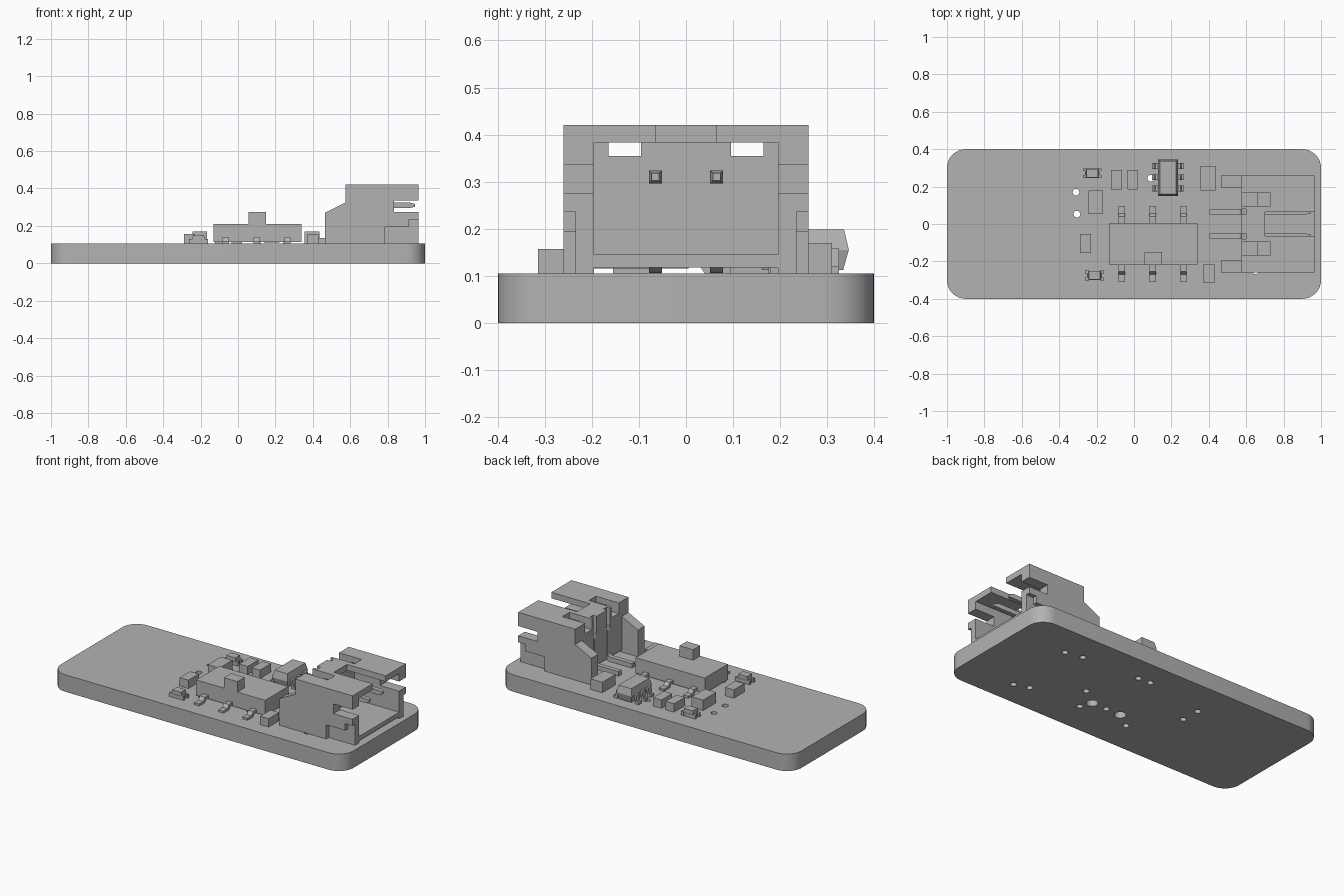
import bpy, bmesh
from math import sin, cos, pi, radians

old = bpy.data.objects.get("Cube")
if old:
    bpy.data.objects.remove(old, do_unlink=True)

grey = bpy.data.materials.new("plain_grey")
grey.use_nodes = True
GREY = (0.45, 0.45, 0.45, 1)
grey.diffuse_color = GREY
grey.node_tree.nodes["Principled BSDF"].inputs["Base Color"].default_value = GREY

TOP = 0.105  # upper face of the board


def finish(bm, name):
    bmesh.ops.recalc_face_normals(bm, faces=bm.faces)
    mesh = bpy.data.meshes.new(name)
    bm.to_mesh(mesh)
    bm.free()
    mesh.materials.append(grey)
    obj = bpy.data.objects.new(name, mesh)
    bpy.context.collection.objects.link(obj)
    return obj


def loft(bm, rings):
    """Skin closed rings of equal length and cap both ends."""
    loops = [[bm.verts.new(p) for p in ring] for ring in rings]
    n = len(loops[0])
    for a, b in zip(loops, loops[1:]):
        for i in range(n):
            j = (i + 1) % n
            bm.faces.new((a[i], a[j], b[j], b[i]))
    bm.faces.new(loops[0][::-1])
    bm.faces.new(loops[-1])


def box(bm, x0, x1, y0, y1, z0, z1):
    loft(bm, [[(x0, y0, z), (x1, y0, z), (x1, y1, z), (x0, y1, z)] for z in (z0, z1)])


def prism_y(bm, pts, y0, y1):
    loft(bm, [[(x, y, z) for x, z in pts] for y in (y0, y1)])


def prism_x(bm, pts, x0, x1):
    loft(bm, [[(x, y, z) for y, z in pts] for x in (x0, x1)])


def circle(x, y, r, z, n=20):
    return [(x + r * cos(2 * pi * i / n), y + r * sin(2 * pi * i / n), z) for i in range(n)]


# Board with rounded corners
bm = bmesh.new()
R = 0.1
outline = []
for k, (sx, sy) in enumerate([(1, 1), (-1, 1), (-1, -1), (1, -1)]):
    for i in range(9):
        a = k * pi / 2 + i * pi / 16
        outline.append((sx * (1 - R) + R * cos(a), sy * (0.4 - R) + R * sin(a)))
loft(bm, [[(x, y, z) for x, y in outline] for z in (0, TOP)])
board = finish(bm, "circuit_board")

# Drilled holes
small = [(-.31, .17), (-.305, .053), (.09, .245), (.17, .24), (.66, .2), (.55, .22),
         (.65, -.25), (.56, -.22), (.3, -.05), (.09, -.13), (.22, -.2), (-.11, -.2)]
large = [(.19, -.13), (-.01, -.13)]
bm = bmesh.new()
for spots, r in ((small, .018), (large, .033)):
    for x, y in spots:
        loft(bm, [circle(x, y, r, z) for z in (-.05, .2)])
drill = finish(bm, "hole_cutter")
drill.hide_render = True
cut = board.modifiers.new("holes", "BOOLEAN")
cut.operation = "DIFFERENCE"
cut.solver = "EXACT"
cut.object = drill
bpy.context.view_layer.update()
drilled = bpy.data.meshes.new_from_object(
    board.evaluated_get(bpy.context.evaluated_depsgraph_get()))
board.modifiers.clear()
board.data = drilled
bpy.data.objects.remove(drill, do_unlink=True)

# Connector side walls: outer skin is undercut near the mouth, inner skin is not
upper = [(.465, TOP), (.465, .27), (.575, .325), (.575, .42), (.965, .42), (.965, .335),
         (.834, .335), (.834, .275), (.965, .275)]
outer = upper + [(.965, .235), (.915, .235), (.915, .193), (.785, .193), (.785, TOP)]
inner = upper + [(.965, TOP)]
bm = bmesh.new()
for s in (-1, 1):
    prism_y(bm, outer, s * .235, s * .26)
    prism_y(bm, inner, s * .195, s * .235)
finish(bm, "connector_side_walls")

# Connector floor, slotted roof and grooved back wall
bm = bmesh.new()
box(bm, .575, .965, -.195, .195, .118, .145)
finish(bm, "connector_floor")
roof = [(.165, .195, .575, .965), (.096, .165, .73, .965), (.08, .096, .575, .965),
        (.064, .08, .6, .965), (.05, .064, .6, .7), (0, .05, .575, .7)]
back = [(.165, .195, .575, .383), (.096, .165, .575, .355), (.08, .096, .575, .383),
        (.05, .08, .6, .383), (0, .05, .575, .383)]
bm = bmesh.new()
for s in (-1, 1):
    for y0, y1, x0, x1 in roof:
        box(bm, x0, x1, s * y0, s * y1, .383, .42)
finish(bm, "connector_roof")
bm = bmesh.new()
for s in (-1, 1):
    for y0, y1, x0, z1 in back:
        box(bm, x0, .66, s * y0, s * y1, .145, z1)
finish(bm, "connector_back_wall")

# Bent contact pins, swept along tail, riser and blade
path = [(.405, .12, 0, .014)]
for i in range(6):
    a = radians(18 * i)
    path.append((.555 + .03 * sin(a), .15 - .03 * cos(a), a, .014))
for i in range(6):
    a = radians(90 - 18 * i)
    path.append((.615 - .03 * sin(a), .28 + .03 * cos(a), a, .014))
path += [(.92, .31, 0, .014), (.945, .31, 0, .008)]
bm = bmesh.new()
for s in (-1, 1):
    rings = []
    for x, z, a, h in path:
        nx, nz = -sin(a) * h, cos(a) * h
        y = s * .065
        rings.append([(x - nx, y - h, z - nz), (x - nx, y + h, z - nz),
                      (x + nx, y + h, z + nz), (x + nx, y - h, z + nz)])
    loft(bm, rings)
finish(bm, "connector_pins")

# Slide switch: body, knob and gull-wing legs
bm = bmesh.new()
box(bm, -.132, .34, -.22, .005, .115, .21)
finish(bm, "switch_body")
bm = bmesh.new()
box(bm, .057, .15, -.22, -.15, .2, .275)
finish(bm, "switch_knob")
leg = [(-.01, .12), (-.01, .138), (.035, .138), (.05, .118), (.09, .118),
       (.09, TOP), (.035, TOP), (.025, .12)]
bm = bmesh.new()
for x in (-.065, .1, .265):
    for edge, s in ((.005, 1), (-.22, -1)):
        prism_x(bm, [(edge + s * d, z) for d, z in leg], x - .017, x + .017)
finish(bm, "switch_legs")

# Six-legged chip with tapered faces
bm = bmesh.new()
rings = []
for inset, z in ((.012, .112), (0, .155), (.01, .198)):
    x0, x1, y0, y1 = .128 + inset, .235 - inset, .15 + inset, .346 - inset
    rings.append([(x0, y0, z), (x1, y0, z), (x1, y1, z), (x0, y1, z)])
loft(bm, rings)
finish(bm, "chip_body")
chip_leg = [(-.01, .145), (-.01, .158), (.014, .158), (.02, .12), (.032, .12),
            (.032, TOP), (.008, TOP), (.004, .145)]
bm = bmesh.new()
for y in (.19, .25, .31):
    for edge, s in ((.235, 1), (.128, -1)):
        prism_y(bm, [(edge + s * d, z) for d, z in chip_leg], y - .015, y + .015)
finish(bm, "chip_legs")

# Small rectangular components
blocks = {
    "capacitor_near_chip": (.355, .435, .18, .31, .17),
    "capacitor_near_switch": (-.243, -.165, .053, .18, .17),
    "resistor_front_right": (.372, .43, -.315, -.213, .157),
    "resistor_left": (-.29, -.23, -.155, -.053, .157),
    "resistor_back_a": (-.122, -.064, .185, .29, .157),
    "resistor_back_b": (-.035, .022, .185, .29, .157),
}
for name, (x0, x1, y0, y1, z1) in blocks.items():
    bm = bmesh.new()
    box(bm, x0, x1, y0, y1, TOP, z1)
    finish(bm, name)

# Indicator lamps: base, notched ends and a raised lens
for name, cx, cy in (("lamp_back", -.223, .272), ("lamp_front", -.211, -.275)):
    bm = bmesh.new()
    box(bm, cx - .04, cx + .04, cy - .025, cy + .025, TOP, .126)
    for s in (-1, 1):
        for t in (-1, 1):
            box(bm, cx + s * .03, cx + s * .05, cy + t * .011, cy + t * .026, TOP, .129)
    rings = []
    for w, z in ((.034, .126), (.03, .15)):
        rings.append([(cx - w, cy - .023, z), (cx + w, cy - .023, z),
                      (cx + w, cy + .023, z), (cx - w, cy + .023, z)])
    loft(bm, rings)
    finish(bm, name)

# Soft shading on the rounded parts, sharp edges kept
bpy.ops.object.select_all(action="DESELECT")
for name in ("circuit_board", "connector_pins"):
    obj = bpy.data.objects[name]
    obj.select_set(True)
    bpy.context.view_layer.objects.active = obj
bpy.ops.object.shade_smooth_by_angle(angle=radians(30))
